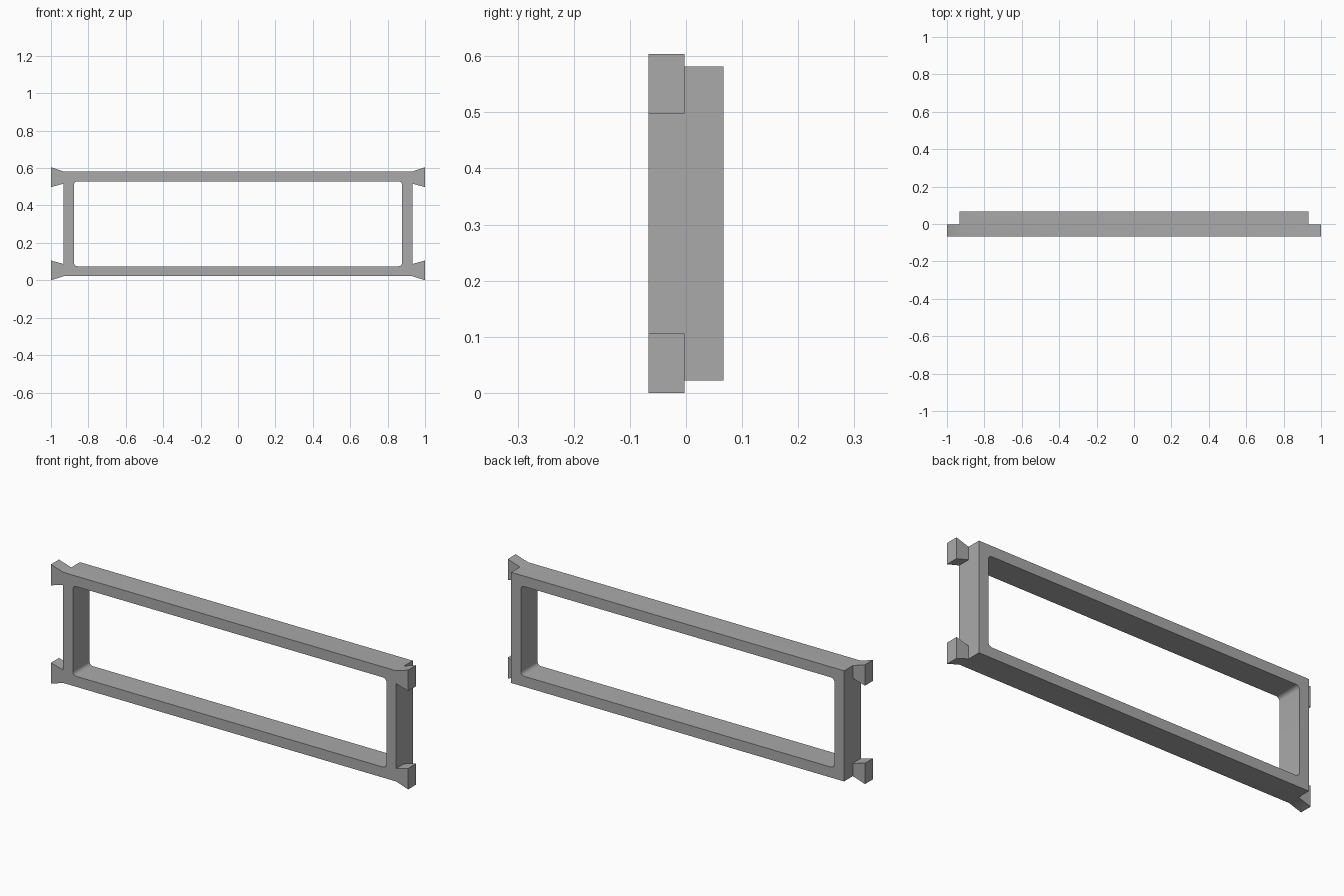
import bpy, bmesh

cube = bpy.data.objects.get("Cube")
if cube:
    bpy.data.objects.remove(cube, do_unlink=True)

HALF_DEPTH = 0.067
MID_Z = 0.302
KEY_BACK = -0.003

grey = bpy.data.materials.new("plain grey")
grey.use_nodes = True
grey.diffuse_color = (0.4, 0.4, 0.4, 1)
grey.node_tree.nodes["Principled BSDF"].inputs["Base Color"].default_value = grey.diffuse_color


def prism(name, profile, y0, y1, radius=0):
    """Extrude an (x, z) profile along y, optionally rounding its corners."""
    bm = bmesh.new()
    face = bm.faces.new([bm.verts.new((x, y0, z)) for x, z in profile])
    out = bmesh.ops.extrude_face_region(bm, geom=[face])
    for v in out["geom"]:
        if isinstance(v, bmesh.types.BMVert):
            v.co.y = y1
    if radius:
        corners = [e for e in bm.edges if abs(e.verts[0].co.y - e.verts[1].co.y) > 0.01]
        bmesh.ops.bevel(bm, geom=corners, offset=radius, segments=5,
                        profile=0.5, affect='EDGES')
    bmesh.ops.recalc_face_normals(bm, faces=bm.faces)
    mesh = bpy.data.meshes.new(name)
    bm.to_mesh(mesh)
    bm.free()
    mesh.materials.append(grey)
    obj = bpy.data.objects.new(name, mesh)
    bpy.context.collection.objects.link(obj)
    return obj


def rectangle(half_x, half_z):
    return [(sx * half_x, MID_Z + sz * half_z)
            for sx, sz in ((-1, -1), (1, -1), (1, 1), (-1, 1))]


def combine(target, tool, operation):
    """Apply a boolean to the target and discard the tool."""
    mod = target.modifiers.new(operation.lower(), 'BOOLEAN')
    mod.object, mod.operation, mod.solver = tool, operation, 'EXACT'
    bpy.context.view_layer.objects.active = target
    bpy.ops.object.modifier_apply(modifier=mod.name)
    bpy.data.objects.remove(tool, do_unlink=True)


# Rectangular frame with a rounded opening
frame = prism("frame", rectangle(0.932, 0.28), -HALF_DEPTH, HALF_DEPTH)
opening = prism("opening_cutter", rectangle(0.878, 0.227), -0.2, 0.2, radius=0.02)
opening.hide_render = True
combine(frame, opening, 'DIFFERENCE')

# Flared dovetail keys on the front half of each corner
for sx in (-1, 1):
    for sz in (-1, 1):
        flare = [(0.932, 0.28), (1.0, 0.302), (1.0, 0.196), (0.932, 0.215)]
        profile = [(sx * x, MID_Z + sz * z) for x, z in flare]
        key = prism("dovetail_key", profile, -HALF_DEPTH, KEY_BACK)
        combine(frame, key, 'UNION')

# Smooth the opening corners, keep the rest crisp
frame.select_set(True)
bpy.context.view_layer.objects.active = frame
bpy.ops.object.shade_smooth_by_angle(angle=0.5)
